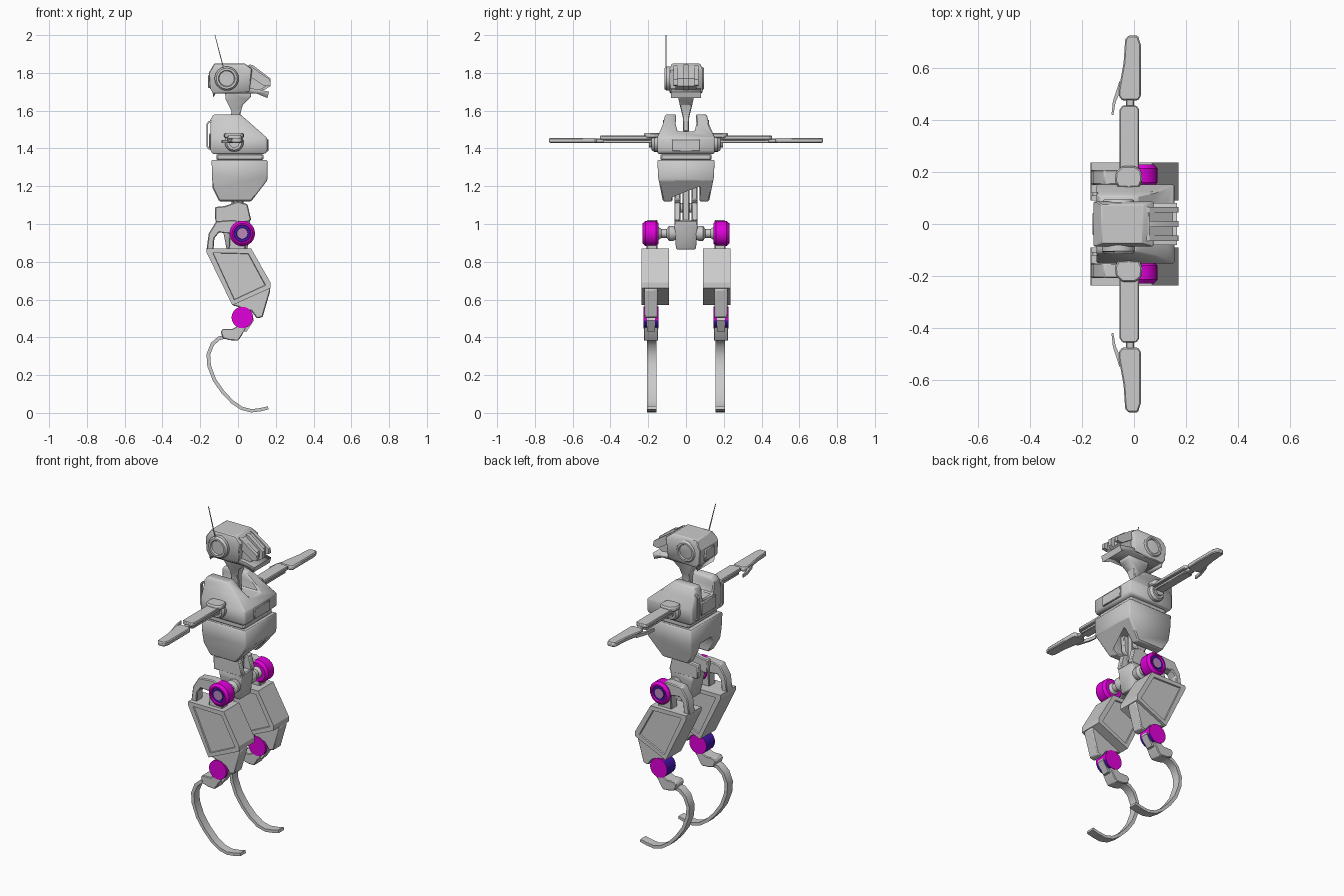
import bpy, bmesh, math
from mathutils import Vector

if "Cube" in bpy.data.objects:
    bpy.data.objects.remove(bpy.data.objects["Cube"])


def material(name, rgb):
    m = bpy.data.materials.new(name)
    m.use_nodes = True
    m.diffuse_color = (*rgb, 1)
    m.node_tree.nodes["Principled BSDF"].inputs["Base Color"].default_value = (*rgb, 1)
    return m


MATS = [material("light grey", (0.6, 0.6, 0.6)), material("magenta", (0.75, 0.0, 0.7)),
        material("deep purple", (0.06, 0.008, 0.4)), material("pale mauve", (0.5, 0.25, 0.5))]
GREY, MAGENTA, PURPLE, MAUVE = range(4)


def finish(name, bm, bevel=0):
    bmesh.ops.recalc_face_normals(bm, faces=bm.faces)
    me = bpy.data.meshes.new(name)
    bm.to_mesh(me)
    bm.free()
    for m in MATS:
        me.materials.append(m)
    ob = bpy.data.objects.new(name, me)
    bpy.context.collection.objects.link(ob)
    me.shade_smooth()
    me.set_sharp_from_angle(angle=math.radians(28))
    if bevel:
        add_bevel(ob, bevel)
    return ob


def add_bevel(ob, width):
    mod = ob.modifiers.new("edge", "BEVEL")
    mod.width, mod.segments = width, 1
    mod.limit_method, mod.angle_limit = "ANGLE", math.radians(35)


def prism_mesh(pts, axis, lo, hi):
    """Extrude a flat outline along one axis."""
    place = {"x": lambda a, b, t: (t, a, b), "y": lambda a, b, t: (a, t, b),
             "z": lambda a, b, t: (a, b, t)}[axis]
    bm = bmesh.new()
    face = bm.faces.new([bm.verts.new(place(a, b, lo)) for a, b in pts])
    ext = bmesh.ops.extrude_face_region(bm, geom=[face])["geom"]
    verts = [v for v in ext if isinstance(v, bmesh.types.BMVert)]
    bmesh.ops.translate(bm, verts=verts, vec=Vector(place(0, 0, hi - lo)))
    bmesh.ops.recalc_face_normals(bm, faces=bm.faces)
    return bm


def prism(name, pts, axis, lo, hi, bevel=0):
    return finish(name, prism_mesh(pts, axis, lo, hi), bevel)


def box(name, x, y, z, bevel=0):
    return prism(name, [(x[0], z[0]), (x[1], z[0]), (x[1], z[1]), (x[0], z[1])], "y", *y, bevel)


def mirrored(half):
    """Complete a y-z outline from its positive half."""
    return half + [(-a, b) for a, b in reversed(half)]


def carve(name, side, half, bevel=0):
    """Solid whose x-z outline is side and whose y-z outline is mirrored half."""
    ob = prism(name, side, "y", -1, 1)
    cutter = prism(name + "_cutter", mirrored(half), "x", -1, 1)
    mod = ob.modifiers.new("carve", "BOOLEAN")
    mod.operation, mod.solver, mod.object = "INTERSECT", "EXACT", cutter
    bpy.context.view_layer.update()
    result = bpy.data.meshes.new_from_object(ob.evaluated_get(bpy.context.evaluated_depsgraph_get()))
    ob.modifiers.clear()
    ob.data = result
    result.name = name
    bpy.data.objects.remove(cutter)
    if bevel:
        add_bevel(ob, bevel)
    return ob


def band(name, path, axis, lo, hi, width, tip=1.0):
    """Strip of given width following a flat path."""
    path = [Vector(p) for p in path]
    left, right = [], []
    for i, p in enumerate(path):
        d = (path[min(i + 1, len(path) - 1)] - path[max(i - 1, 0)]).normalized()
        n = Vector((-d.y, d.x)) * width / 2 * (1 + (tip - 1) * i / (len(path) - 1))
        left.append(p + n)
        right.append(p - n)
    return prism(name, left + right[::-1], axis, lo, hi)


def lathe(name, profile, x, z, s, steps=24, rule=None):
    """Turn (radius, y, colour of the next span) points around a y axis."""
    bm = bmesh.new()
    for (r0, y0, colour), (r1, y1, _) in zip(profile, profile[1:]):
        old = set(bm.faces)
        ends = [bm.verts.new((x + r, s * y, z)) for r, y in ((r0, y0), (r1, y1))]
        edge = bm.edges.new(ends)
        bmesh.ops.spin(bm, geom=ends + [edge], axis=(0, 1, 0), cent=(x, 0, z),
                       angle=math.tau, steps=steps)
        for f in set(bm.faces) - old:
            f.material_index = colour
    bmesh.ops.remove_doubles(bm, verts=bm.verts, dist=1e-5)
    bmesh.ops.recalc_face_normals(bm, faces=bm.faces)
    if rule:
        for f in bm.faces:
            f.material_index = rule(f)
    return finish(name, bm)


# Head: helmet, muzzle, nose bar, jaw and neck
carve("helmet", [(-.15, 1.72), (-.155, 1.80), (-.125, 1.85), (.035, 1.85), (.075, 1.82), (.06, 1.70), (-.13, 1.69)],
      [(.075, 1.66), (.087, 1.70), (.087, 1.82), (.07, 1.86)], .004)
prism("muzzle", [(0, 1.835), (.06, 1.835), (.15, 1.77), (.15, 1.73), (.1, 1.70), (0, 1.70)], "y", -.055, .055)
prism("nose_bar", [(.06, 1.845), (.08, 1.84), (.172, 1.77), (.172, 1.73), (.14, 1.71), (.06, 1.71)], "y", -.012, .012)
carve("jaw", [(-.14, 1.73), (-.13, 1.67), (-.12, 1.69), (.1, 1.69), (.155, 1.667), (.165, 1.70), (.1, 1.715)],
      [(.08, 1.6), (.08, 1.8)])
carve("neck", [(-.04, 1.49), (.02, 1.49), (.012, 1.58), (.025, 1.63), (.07, 1.675), (.07, 1.70), (-.07, 1.70),
               (-.065, 1.66), (-.035, 1.60)],
      [(.015, 1.4), (.016, 1.56), (.04, 1.66), (.045, 1.75)], .004)
box("head_back_pad", (-.16, -.13), (-.045, .045), (1.72, 1.79), .005)
band("antenna", [(-.07, 1.80), (-.122, 2.0)], "y", -.108, -.104, .006, .5)

# Chest: notched upper shell, plates and back pack
carve("upper_chest", [(-.135, 1.37), (-.145, 1.39), (-.145, 1.555), (-.13, 1.58), (.013, 1.58), (.155, 1.455),
                      (.155, 1.385), (.14, 1.37)],
      [(.15, 1.3), (.152, 1.46), (.125, 1.52), (.105, 1.6), (.05, 1.6), (.055, 1.53), (.045, 1.49)], .007)
box("chest_plate", (.15, .162), (-.075, .075), (1.385, 1.448), .003)
box("back_pack", (-.153, -.14), (-.07, .07), (1.40, 1.48), .005)
lathe("waist_ring", [(0, -.135, GREY), (.1, -.135, GREY), (.1, .135, GREY), (0, .135, GREY)], 0, 0, 1).hide_render = True
bpy.data.objects.remove(bpy.data.objects["waist_ring"])
box("waist_band", (-.115, .135), (-.136, .136), (1.335, 1.375), .01)
carve("lower_torso", [(-.14, 1.34), (.155, 1.34), (.155, 1.23), (.07, 1.12), (-.10, 1.12), (-.135, 1.19)],
      [(.152, 1.36), (.148, 1.25), (.125, 1.135), (.115, 1.1), (.07, 1.1), (.072, 1.19), (.055, 1.225)], .006)

# Pelvis and spine joint
carve("pelvis", [(-.09, 1.02), (.065, 1.02), (.05, .865), (-.06, .865)],
      [(.062, 1.05), (.06, .98), (.052, .85)], .006)
box("spine_post", (-.035, .03), (-.018, .018), (1.0, 1.27), .005)
lathe("spine_pin", [(0, -.062, GREY), (.025, -.062, GREY), (.025, .062, GREY), (0, .062, GREY)], 0, 1.085, 1, 16)


def knee_colour(face):
    n = face.normal
    return PURPLE if abs(n.y) < .5 and (n.z < -.2 or n.x < -.4) else MAGENTA


for s, side in ((1, "back"), (-1, "front")):
    def slab(part, pts, lo, hi, bevel=0):
        return prism(f"{side}_{part}", pts, "y", s * lo, s * hi, bevel)

    def flat(part, pts, lo, hi, bevel=0):
        return prism(f"{side}_{part}", [(x, s * y) for x, y in pts], "z", lo, hi, bevel)

    def turn(part, profile, x, z, steps=24, rule=None):
        return lathe(f"{side}_{part}", profile, x, z, s, steps, rule)

    # Head sides: cheek rail and ear dial
    slab("cheek_rail", [(.02, 1.84), (.06, 1.84), (.17, 1.765), (.172, 1.735), (.14, 1.73), (.07, 1.775), (.02, 1.775)],
         .045, .066)
    out = .115 if s < 0 else .095
    turn("ear_dial", [(0, out - .01, GREY), (.04, out - .01, GREY), (.044, out, GREY), (.055, out, GREY),
                      (.064, out - .012, GREY), (.064, .07, GREY), (0, .07, GREY)], -.06, 1.77)

    # Carrying handle on the back of the chest
    band(f"{side}_handle", [(-.14, 1.545), (-.155, 1.54), (-.162, 1.53), (-.162, 1.41), (-.155, 1.40), (-.14, 1.395)],
         "y", s * .108, s * .122, .009)

    # Shoulder joint and arm
    turn("shoulder_disc", [(0, .12, GREY), (.05, .12, GREY), (.05, .168, GREY), (.04, .182, GREY),
                           (.028, .182, GREY), (.028, .195, GREY), (0, .195, GREY)], -.02, 1.432, 20)
    flat("shoulder_cap", [(-.06, .14), (.02, .14), (.032, .17), (.028, .205), (.005, .223), (-.045, .223),
                          (-.07, .2), (-.074, .165)], 1.455, 1.482, .006)
    flat("upper_arm", [(-.055, .18), (.02, .18), (.02, .44), (.01, .455), (-.045, .455), (-.055, .44)],
         1.447, 1.468, .004)
    flat("arm_lower_plate", [(-.045, .18), (.01, .18), (.01, .44), (-.045, .44)], 1.428, 1.444, .003)
    box(f"{side}_arm_core", (-.03, -.005), sorted((s * .19, s * .43)), (1.435, 1.46))
    box(f"{side}_wrist", (-.03, 0), sorted((s * .42, s * .5)), (1.43, 1.452), .004)
    flat("hand", [(-.045, .475), (.015, .475), (.026, .49), (.026, .69), (.015, .725), (-.022, .725), (-.034, .71),
                  (-.04, .62), (-.058, .52), (-.058, .49)], 1.43, 1.456, .005)
    band(f"{side}_thumb", [(-.048, s * .545), (-.063, s * .505), (-.076, s * .47), (-.083, s * .42)],
         "z", 1.428, 1.446, .018, .4)

    # Spine lugs above the pelvis and below the torso
    slab("pelvis_lug", [(-.12, 1.01), (-.122, 1.09), (-.07, 1.095), (0, 1.12), (.05, 1.105), (.07, 1.02), (.05, 1.01)],
         .03, .062, .005)
    slab("torso_lug", [(-.05, 1.25), (.05, 1.25), (.04, 1.13), (.015, 1.105), (-.02, 1.105), (-.04, 1.13)],
         .03, .06, .005)

    # Hip axle, drum and arched bracket
    turn("hip_axle", [(0, .04, GREY), (.028, .04, GREY), (.04, .07, GREY), (.04, .09, GREY), (.023, .102, GREY),
                      (.023, .13, GREY), (.036, .148, GREY), (0, .15, GREY)], .023, .95)
    turn("hip_drum", [(0, .222, MAUVE), (.029, .222, PURPLE), (.031, .217, PURPLE), (.044, .217, MAGENTA),
                      (.046, .229, MAGENTA), (.054, .229, MAGENTA), (.067, .214, MAGENTA), (.067, .16, MAGENTA),
                      (.055, .145, MAGENTA), (0, .145, MAGENTA)], .023, .95)
    slab("hip_bracket", [(-.167, .86), (-.155, .95), (-.115, 1.015), (-.02, 1.022), (.04, 1.0), (.04, .86), (-.05, .86),
                         (-.045, .95), (-.1, .955), (-.125, .925), (-.13, .86)], .15, .208, .005)

    # Thigh with recessed side panels
    bm = prism_mesh([(-.167, .85), (-.165, .87), (.07, .87), (.172, .69), (.172, .66), (-.03, .57)],
                    "y", s * .09, s * .236)
    caps = [f for f in bm.faces if abs(f.normal.y) > .9]
    bmesh.ops.inset_individual(bm, faces=caps, thickness=.03, depth=0)
    bmesh.ops.inset_individual(bm, faces=caps, thickness=.003, depth=-.008)
    finish(f"{side}_thigh", bm)
    slab("thigh_tongue", [(-.03, .6), (.16, .68), (.172, .65), (.13, .507), (.1, .5), (.07, .54), (-.03, .57)],
         .15, .22, .005)

    # Knee drum, shin block and sprung blade
    turn("knee_drum", [(0, .226, GREY), (.057, .226, GREY), (.057, .145, GREY), (0, .145, GREY)],
         .023, .505, 24, knee_colour)
    slab("shin_link", [(-.02, .43), (.045, .43), (.084, .49), (.07, .54), (.02, .5)], .163, .207)
    slab("shin_block", [(-.092, .43), (-.08, .395), (-.045, .385), (0, .382), (.02, .41), (.045, .46), (0, .46),
                        (-.03, .445), (-.08, .445)], .147, .223, .004)
    band(f"{side}_blade", [(-.06, .405), (-.10, .395), (-.135, .365), (-.157, .31), (-.153, .25), (-.125, .175),
                           (-.08, .11), (-.03, .058), (.02, .024), (.07, .011), (.12, .017), (.16, .027)],
         "y", s * .156, s * .206, .021, .8)
